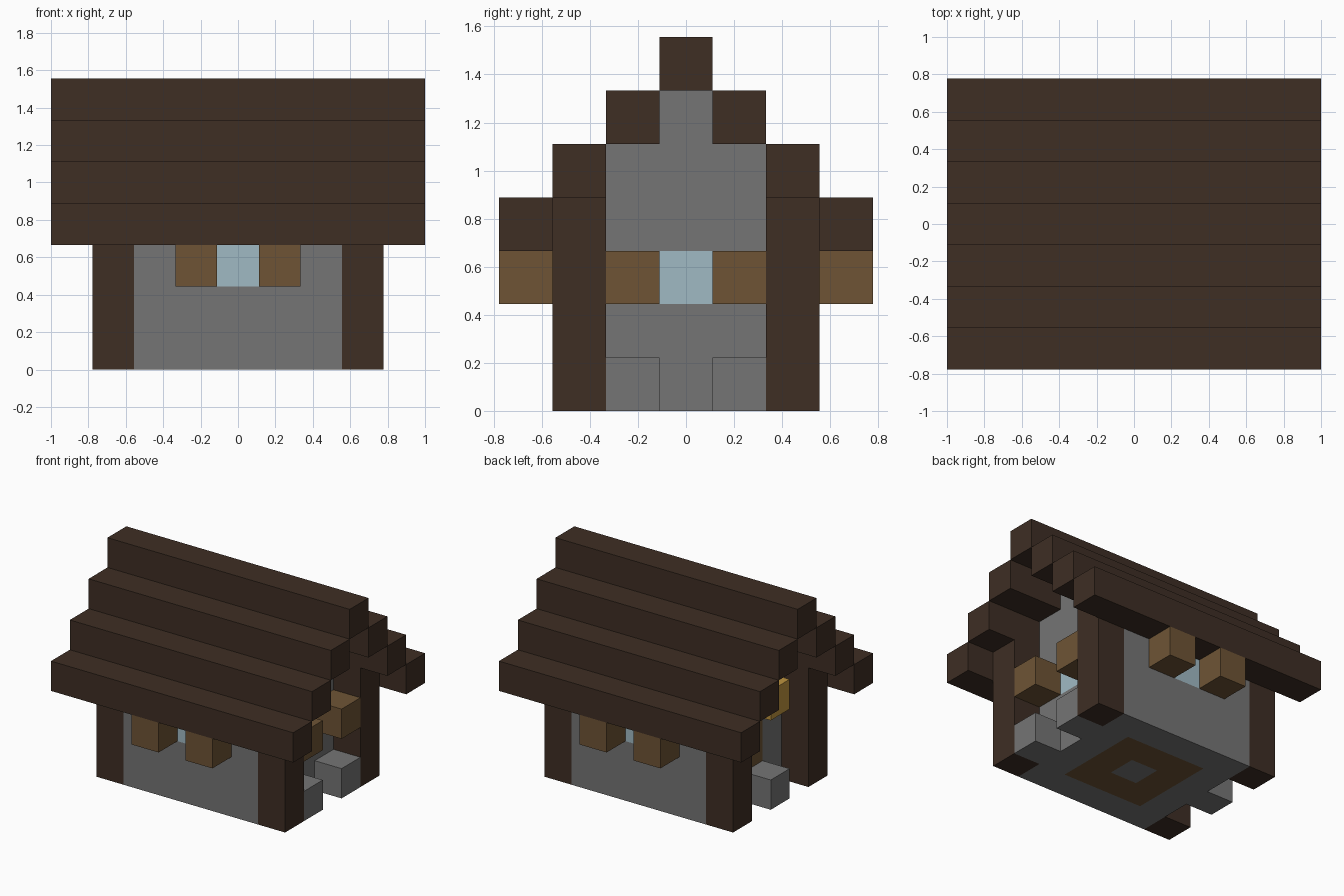
import bpy
import bmesh
from mathutils import Vector, Matrix

if "Cube" in bpy.data.objects:
    bpy.data.objects.remove(bpy.data.objects["Cube"], do_unlink=True)

U = 2 / 9  # edge of one building block


def material(name, *rgb):
    lin = [((c / 255 + 0.055) / 1.055) ** 2.4 for c in rgb] + [1.0]
    m = bpy.data.materials.new(name)
    m.use_nodes = True
    m.diffuse_color = lin
    bsdf = next(n for n in m.node_tree.nodes if n.type == "BSDF_PRINCIPLED")
    bsdf.inputs["Base Color"].default_value = lin
    bsdf.inputs["Roughness"].default_value = 0.9
    return m


TIMBER = material("dark timber", 62, 46, 36)
STONE = material("grey stone", 117, 117, 117)
PLANK = material("brown plank", 110, 84, 53)
GLASS = material("pale glass", 160, 186, 196)
GLOW = material("lantern gold", 190, 148, 62)


def blocks(name, mat, *spans):
    """One object from boxes given as inclusive block ranges x0,x1,y0,y1,z0,z1."""
    bm = bmesh.new()
    for x0, x1, y0, y1, z0, z1 in spans:
        lo = Vector((x0 - 0.5, y0 - 0.5, z0)) * U
        hi = Vector((x1 + 0.5, y1 + 0.5, z1 + 1)) * U
        size = Matrix.Diagonal((*(hi - lo), 1))
        bmesh.ops.create_cube(bm, size=1, matrix=Matrix.Translation((lo + hi) / 2) @ size)
    mesh = bpy.data.meshes.new(name)
    bm.to_mesh(mesh)
    bm.free()
    mesh.materials.append(mat)
    ob = bpy.data.objects.new(name, mesh)
    bpy.context.collection.objects.link(ob)
    return ob


# Stepped roof: ridge beam plus mirrored courses
blocks("roof_ridge", TIMBER, (-4, 4, 0, 0, 6, 6))
for s, side in ((-1, "front"), (1, "back")):
    for step in (1, 2, 3):
        y = s * step
        blocks(f"{side}_roof_course_{step}", TIMBER, (-4, 4, y, y, 6 - step, 6 - step))

    # Corner posts
    for x, end in ((-3, "right"), (3, "left")):
        blocks(f"{side}_{end}_post", TIMBER, (x, x, s * 2, s * 2, 0, 3))

    # Long wall around its window, with open shutters
    y = s * 2
    blocks(f"{side}_wall", STONE, (-2, 2, y, y, 0, 1), (-2, -1, y, y, 2, 2),
           (1, 2, y, y, 2, 2), (-2, 2, y, y, 3, 3))
    blocks(f"{side}_window", GLASS, (0, 0, y, y, 2, 2))
    for x, end in ((-1, "right"), (1, "left")):
        blocks(f"{side}_{end}_shutter", PLANK, (x, x, s * 3, s * 3, 2, 2))

# Gable ends: jambs, base, upper wall and peak
for x, end, sill in ((-2, "right", 0), (2, "left", 1)):
    blocks(f"{end}_gable_wall", STONE, (x, x, -1, -1, 0, 2), (x, x, 1, 1, 0, 2),
           (x, x, 0, 0, 0, sill), (x, x, -1, 1, 3, 4), (x, x, 0, 0, 5, 5))

# Left end: window, shutters and stone footings
blocks("left_window", GLASS, (2, 2, 0, 0, 2, 2))
for y, side in ((-1, "front"), (1, "back")):
    blocks(f"left_end_{side}_shutter", PLANK, (3, 3, y, y, 2, 2))
    blocks(f"left_end_{side}_footing", STONE, (3, 3, y, y, 0, 0))

# Right end: door, step and lantern
blocks("door", PLANK, (-2, -2, 0, 0, 1, 2))
blocks("door_step", STONE, (-3, -3, 0, 0, 0, 0))
blocks("lantern", GLOW, (-3, -3, 0, 0, 3, 3))

# Floor of planks around a stone centre
blocks("plank_floor", PLANK, (-1, 1, -1, -1, 0, 0), (-1, 1, 1, 1, 0, 0),
       (-1, -1, 0, 0, 0, 0), (1, 1, 0, 0, 0, 0))
blocks("floor_centre", STONE, (0, 0, 0, 0, 0, 0))
